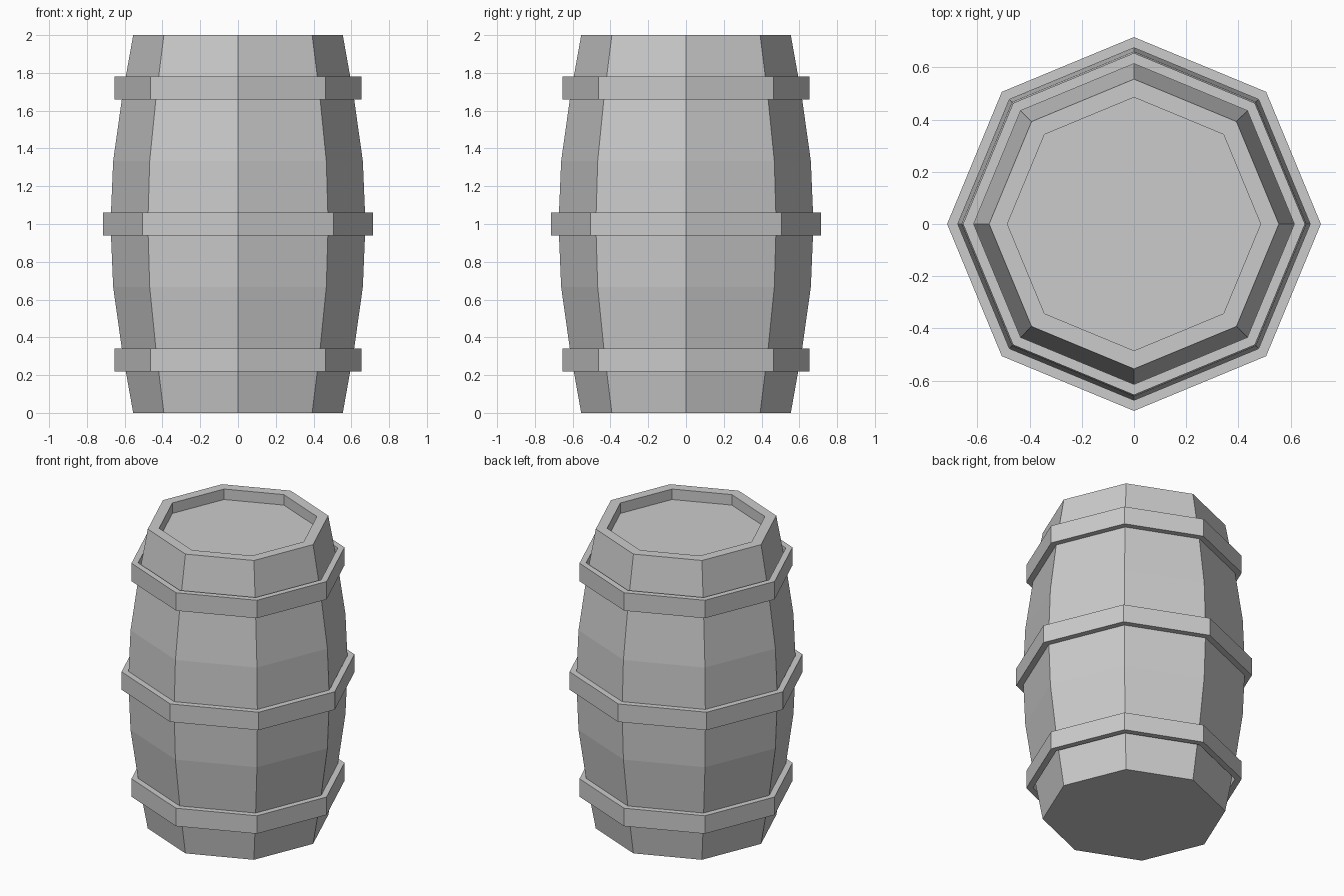
import bpy
import math

cube = bpy.data.objects.get("Cube")
if cube:
    bpy.data.objects.remove(cube, do_unlink=True)

SIDES = 8

grey = bpy.data.materials.new("barrel_grey")
grey.use_nodes = True
colour = (0.6, 0.6, 0.6, 1)
grey.diffuse_color = colour
grey.node_tree.nodes["Principled BSDF"].inputs["Base Color"].default_value = colour


def lathe(name, profile, closed=False):
    """Turn a (radius, height) profile, going up the outside, into a flat-sided solid."""
    verts = [(r * math.cos(math.tau * i / SIDES), r * math.sin(math.tau * i / SIDES), z)
             for r, z in profile for i in range(SIDES)]
    rings = len(profile)
    faces = []
    for a in range(rings if closed else rings - 1):
        b = (a + 1) % rings
        for i in range(SIDES):
            j = (i + 1) % SIDES
            faces.append((a * SIDES + i, a * SIDES + j, b * SIDES + j, b * SIDES + i))
    if not closed:
        # Cap the first ring downward and the last ring upward
        faces.append(tuple(reversed(range(SIDES))))
        faces.append(tuple(range((rings - 1) * SIDES, rings * SIDES)))
    mesh = bpy.data.meshes.new(name)
    mesh.from_pydata(verts, [], faces)
    mesh.materials.append(grey)
    obj = bpy.data.objects.new(name, mesh)
    bpy.context.collection.objects.link(obj)
    return obj


def hoop(name, inner, outer, z, half=0.06):
    return lathe(name, [(inner, z - half), (outer, z - half),
                        (outer, z + half), (inner, z + half)], closed=True)


# Bulging body with a raised rim around the recessed lid
lathe("barrel_body", [(0.555, 0), (0.614, 0.333), (0.661, 0.667), (0.675, 1),
                      (0.661, 1.333), (0.614, 1.667), (0.555, 2),
                      (0.485, 2), (0.485, 1.93)])

# Three hoops around the body
hoop("lower_hoop", 0.614, 0.655, 0.28)
hoop("middle_hoop", 0.675, 0.716, 1.0)
hoop("upper_hoop", 0.614, 0.655, 1.72)
